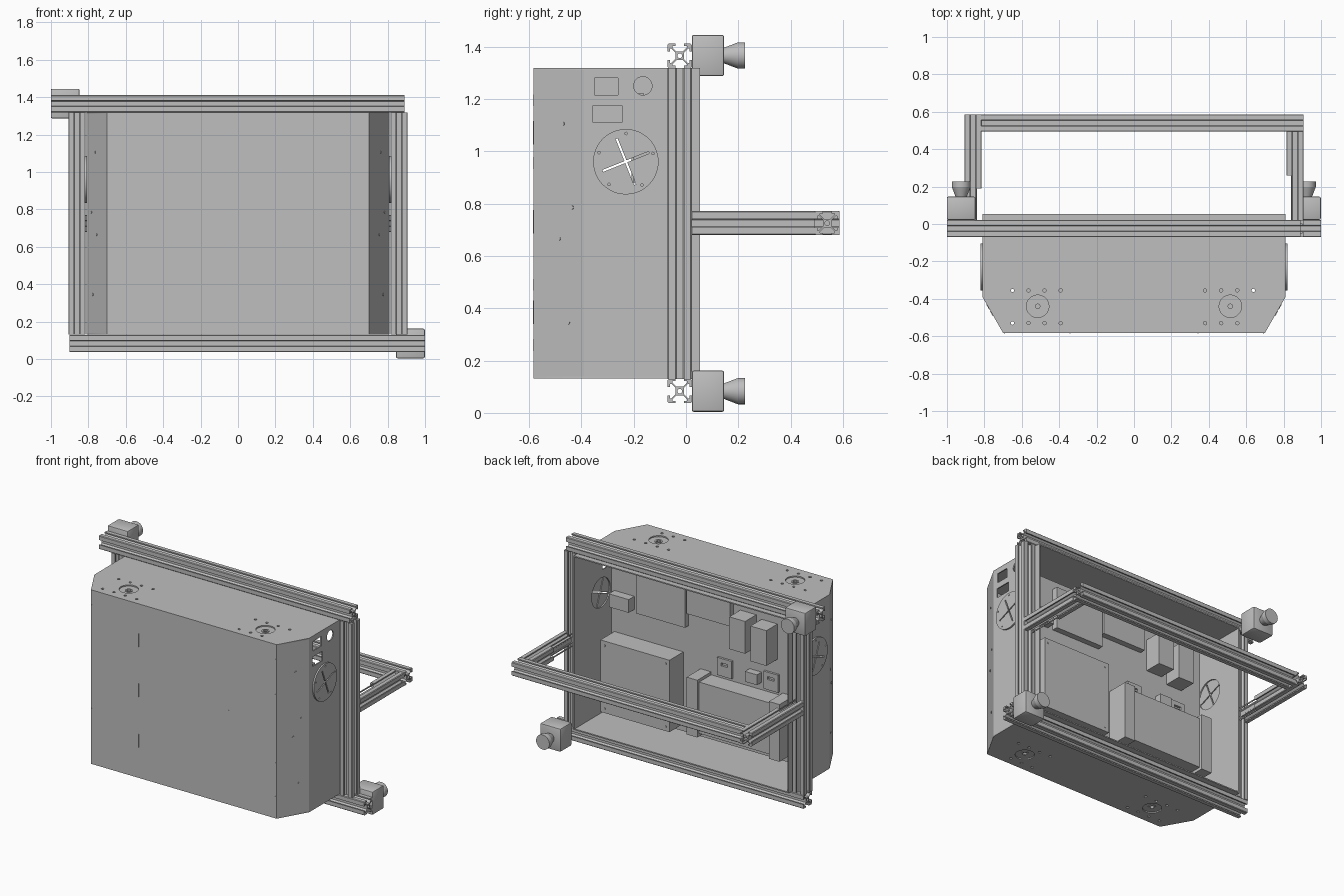
import bpy, bmesh, math
from mathutils import Matrix, Vector

if "Cube" in bpy.data.objects:
    bpy.data.objects.remove(bpy.data.objects["Cube"])

grey = bpy.data.materials.new("plain grey metal")
grey.use_nodes = True
COLOR = (0.52, 0.52, 0.52, 1)
grey.diffuse_color = COLOR
grey.node_tree.nodes["Principled BSDF"].inputs["Base Color"].default_value = COLOR
parts = []

# Extrusion axes: outlines are (x, y), (y, z) and (z, x) respectively
AXIS = {"z": Matrix.Identity(3),
        "x": Matrix(((0, 0, 1), (1, 0, 0), (0, 1, 0))),
        "y": Matrix(((0, 1, 0), (0, 0, 1), (1, 0, 0)))}


def finish(name, bm):
    bmesh.ops.recalc_face_normals(bm, faces=bm.faces)
    mesh = bpy.data.meshes.new(name)
    bm.to_mesh(mesh)
    bm.free()
    mesh.materials.append(grey)
    obj = bpy.data.objects.new(name, mesh)
    bpy.context.collection.objects.link(obj)
    parts.append(obj)
    return obj


def solid(name, loops, start, end, axis="z", offset=(0, 0, 0), turn=None, trim=None):
    """Extrude an outline (later loops are holes) from start to end along an axis."""
    curve = bpy.data.curves.new(name, "CURVE")
    curve.dimensions = "2D"
    curve.fill_mode = "BOTH"
    curve.extrude = (end - start) / 2
    for loop in loops:
        s = curve.splines.new("POLY")
        s.points.add(len(loop) - 1)
        s.use_cyclic_u = True
        for p, (a, b) in zip(s.points, loop):
            p.co = (a, b, 0, 1)
    temp = bpy.data.objects.new(name + "_temp", curve)
    bpy.context.collection.objects.link(temp)
    bpy.context.view_layer.update()
    mesh = bpy.data.meshes.new_from_object(temp.evaluated_get(bpy.context.evaluated_depsgraph_get()))
    bpy.data.objects.remove(temp)
    bm = bmesh.new()
    bm.from_mesh(mesh)
    bpy.data.meshes.remove(mesh)
    bmesh.ops.remove_doubles(bm, verts=bm.verts, dist=1e-5)
    mid = Matrix.Translation((0, 0, (start + end) / 2))
    basis = turn if turn else AXIS[axis]
    bm.transform(Matrix.Translation(offset) @ basis.to_4x4() @ mid)
    if trim:
        geom = bm.verts[:] + bm.edges[:] + bm.faces[:]
        bmesh.ops.bisect_plane(bm, geom=geom, plane_co=trim[0], plane_no=trim[1], clear_outer=True)
        bmesh.ops.holes_fill(bm, edges=[e for e in bm.edges if e.is_boundary])
    return finish(name, bm)


def box(name, x0, x1, y0, y1, z0, z1, bevel=0):
    bm = bmesh.new()
    bmesh.ops.create_cube(bm, size=1)
    size = Matrix.Diagonal((x1 - x0, y1 - y0, z1 - z0, 1))
    bm.transform(Matrix.Translation(((x0 + x1) / 2, (y0 + y1) / 2, (z0 + z1) / 2)) @ size)
    if bevel:
        bmesh.ops.bevel(bm, geom=bm.edges[:], offset=bevel, segments=2, affect="EDGES", profile=0.5)
    return finish(name, bm)


def circle(a, b, r, n=32):
    return [(a + r * math.cos(i * math.tau / n), b + r * math.sin(i * math.tau / n)) for i in range(n)]


def rect(a0, a1, b0, b1):
    return [(a0, b0), (a1, b0), (a1, b1), (a0, b1)]


# T-slot section, one side turned four times
H = 0.046
half = [(0.016, H), (0.016, H - 0.008), (0.028, H - 0.008), (0.028, 0.032), (0.013, 0.017)]
side = [(-H + 0.004, H)] + [(-a, b) for a, b in half] + half[::-1] + [(H - 0.004, H)]
SLOT = []
for k in range(4):
    c, s = round(math.cos(k * math.pi / 2)), round(math.sin(k * math.pi / 2))
    SLOT += [(a * c + b * s, b * c - a * s) for a, b in side]
SECTION = [SLOT, circle(0, 0, 0.009, 16)]

FY = -0.024   # frame depth position
PX = 0.861    # post centre
TOP, BOT = 1.318, 0.132
ARM = 0.725

# Main frame and rear handle frame
solid("top_rail", SECTION, -1.0, 0.89, "x", (0, FY, 1.365))
solid("bottom_rail", SECTION, -0.9, 1.0, "x", (0, FY, 0.083))
solid("rear_rail", SECTION, -0.82, 0.905, "x", (0, 0.54, ARM))
for sx, name, step, end in ((1, "left", 0.26, 0.494), (-1, "right", 0.19, 0.586)):
    solid(name + "_post", SECTION, BOT - 0.002, TOP, "z", (sx * PX, FY, 0))
    solid(name + "_arm", SECTION, step, end, "y", (sx * PX, 0, ARM))
    solid(name + "_arm_root", SECTION, 0.022, step, "y", (sx * PX, 0, ARM),
          trim=((sx * (PX - 0.021), 0, 0), (-sx, 0, 0)))

# Clamp blocks with flared knobs
for name, cx, cz in (("upper_clamp", -0.924, 1.366), ("lower_clamp", 0.922, 0.083)):
    box(name + "_block", cx - 0.077, cx + 0.077, 0.022, 0.146, cz - 0.079, cz + 0.079, 0.008)
    bm = bmesh.new()
    for r1, r2, y0, y1 in ((0.03, 0.05, 0.146, 0.198), (0.05, 0.05, 0.198, 0.226)):
        m = Matrix.Translation((cx, (y0 + y1) / 2, cz)) @ Matrix.Rotation(-math.pi / 2, 4, "X")
        bmesh.ops.create_cone(bm, cap_ends=True, segments=32, radius1=r1, radius2=r2,
                              depth=y1 - y0, matrix=m)
    finish(name + "_knob", bm)

# Cabinet: top and bottom plates with port and screw holes
T = 0.008
BACK, CORNER, FRONT = 0.053, -0.39, -0.583
plan = [(-0.81, BACK), (-0.81, CORNER), (-0.70, FRONT), (0.70, FRONT), (0.81, CORNER), (0.81, BACK)]
holes = [circle(sx * 0.515, -0.44, 0.06) for sx in (-1, 1)]
for start in (-0.65, 0.38):
    for i in range(4):
        holes.append(circle(start + 0.086 * i, -0.355, 0.009, 12))
        if i < 3 or start < 0:
            holes.append(circle(start + 0.086 * i, -0.53, 0.009, 12))
for name, z, inward in (("top", TOP - T, -1), ("bottom", BOT, 1)):
    solid(name + "_plate", [plan] + holes, z, z + T)
    for sx, label in ((1, "left"), (-1, "right")):
        base = z + T / 2 + inward * 0.012
        solid(f"{name}_{label}_port_disc", [circle(sx * 0.515, -0.44, 0.075), circle(sx * 0.515, -0.44, 0.012)],
              base - 0.004, base + 0.004)
        solid(f"{name}_{label}_port_ring", [circle(sx * 0.515, -0.44, 0.024), circle(sx * 0.515, -0.44, 0.014)],
              base - 0.008, base + 0.008)

# Cabinet: folded front sheet
outer = [(-0.81, CORNER), (-0.70, FRONT), (0.70, FRONT), (0.81, CORNER)]
inner = [(0.81 - T, CORNER), (0.70 - T / 2, FRONT + T), (-0.70 + T / 2, FRONT + T), (-0.81 + T, CORNER)]
solid("front_sheet", [outer + inner], BOT + T, TOP - T)

# Cabinet: side walls, fan covers with crossed slits, corner screws
FAN = (-0.23, 0.96)
L, W = 0.095, 0.004
cross = [(L, -W), (L, W), (W, W), (W, L), (-W, L), (-W, W), (-L, W), (-L, -W), (-W, -W), (-W, -L), (W, -L), (W, -W)]
c, s = math.cos(0.38), math.sin(0.38)
cross = [(FAN[0] + a * c - b * s, FAN[1] + a * s + b * c) for a, b in cross]
screws = [circle(FAN[0] + 0.108 * math.cos(i * math.tau / 5 + 0.3), FAN[1] + 0.108 * math.sin(i * math.tau / 5 + 0.3), 0.005, 8)
          for i in range(5)]
sockets = [rect(-0.35, -0.26, 1.215, 1.28), rect(-0.355, -0.245, 1.11, 1.175), circle(-0.165, 1.25, 0.035)]
for sx, name in ((1, "left"), (-1, "right")):
    wall = [rect(CORNER, BACK, BOT + T, TOP - T), circle(*FAN, 0.1)] + (sockets if sx > 0 else [])
    x = sorted((sx * (0.81 - T), sx * 0.81))
    solid(name + "_wall", wall, *x, "x")
    x = sorted((sx * 0.81, sx * 0.82))
    solid(name + "_fan_cover", [circle(*FAN, 0.125, 48), cross] + screws, *x, "x")
    normal = Vector((sx * (CORNER - FRONT), -0.11, 0)).normalized()
    up = Vector((0, 0, 1))
    turn = Matrix((up.cross(normal), up, normal)).transposed()
    for i, (y, z) in enumerate(((-0.47, 1.105), (-0.435, 0.785), (-0.485, 0.665), (-0.45, 0.345))):
        px = 0.70 + 0.11 * (y - FRONT) / (CORNER - FRONT)
        solid(f"{name}_corner_screw_{i}", [circle(0, 0, 0.007, 12)], 0, 0.003, offset=(sx * px, y, z), turn=turn)
    # Slim tabs on the front sheet
    for x, length, heights in ((0.342, 0.09, (1.07, 0.73, 0.385)), (0.692, 0.045, (1.195, 0.955, 0.49, 0.26))):
        for i, z in enumerate(heights):
            box(f"{name}_front_tab_{x:.1f}_{i}", sx * x - 0.003, sx * x + 0.003, FRONT - 0.002, FRONT,
                z - length / 2, z + length / 2)

# Equipment on an inner mounting plate
MY = -0.2
box("mounting_plate", -0.70, 0.70, MY - T, MY, 0.2, 1.28)
for i, z in enumerate((0.3, 1.2)):
    box(f"mounting_brace_{i}", -0.6, 0.6, FRONT + T, MY - T, z - 0.005, z + 0.005)
box("control_box", 0.16, 0.68, MY, -0.06, 0.25, 0.74)
box("control_box_lid", 0.16, 0.68, -0.06, -0.05, 0.25, 0.74)
for x in (0.19, 0.65):
    for z in (0.28, 0.71):
        solid("lid_screw", [circle(z, x, 0.008, 12)], -0.05, -0.047, "y")
for x in (0.24, 0.5):
    box("control_box_foot", x, x + 0.12, MY, MY + 0.02, 0.21, 0.25)
box("power_unit", -0.62, 0.0, MY, -0.07, 0.29, 0.64)
box("power_unit_left_flange", -0.05, 0.03, MY, -0.05, 0.27, 0.66)
box("power_unit_right_flange", -0.67, -0.59, MY, -0.05, 0.27, 0.66)
box("wide_module", 0.12, 0.49, MY, MY + 0.04, 0.93, 1.22)
box("narrow_module", -0.22, 0.11, MY, MY + 0.04, 1.03, 1.22)
box("socket_module", 0.53, 0.68, MY, MY + 0.06, 0.93, 1.02)
box("relay_inner", -0.39, -0.27, MY, MY + 0.12, 0.92, 1.14)
box("relay_outer", -0.55, -0.43, MY, MY + 0.12, 0.88, 1.12)
box("small_terminal", -0.43, -0.34, MY, MY + 0.05, 0.69, 0.76)
for i, x in enumerate((-0.16, -0.51)):
    solid(f"slotted_tab_{i}", [rect(0.66, 0.78, x - 0.055, x + 0.055), rect(0.73, 0.75, x - 0.025, x + 0.025)],
          MY, MY + 0.015, "y")

# Smooth round faces, keep edges sharp
bpy.ops.object.select_all(action="DESELECT")
for obj in parts:
    obj.select_set(True)
bpy.context.view_layer.objects.active = parts[0]
bpy.ops.object.shade_smooth_by_angle(angle=math.radians(30))
